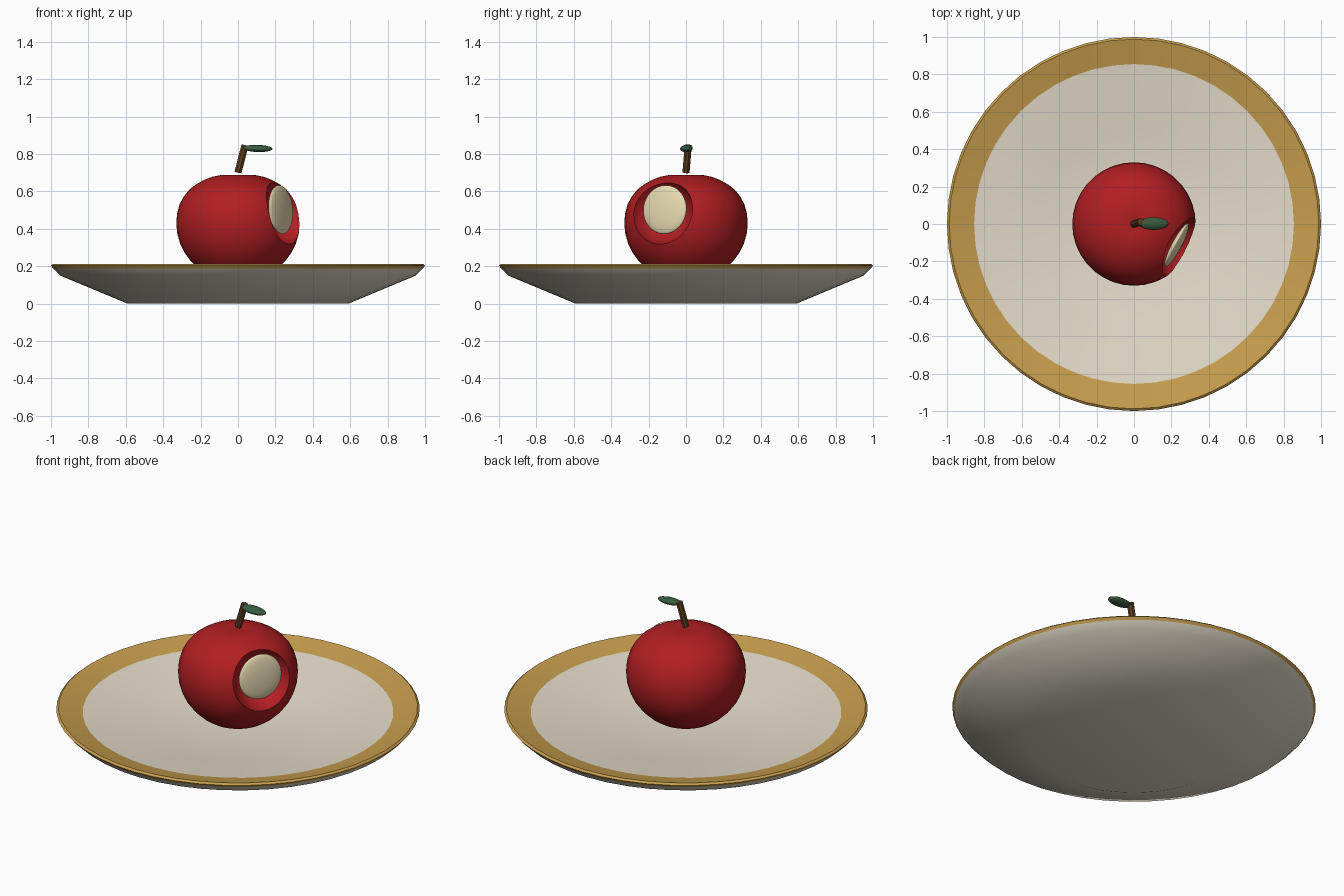
import bpy, bmesh, math
from mathutils import Vector

default = bpy.data.objects.get("Cube")
if default:
    bpy.data.objects.remove(default, do_unlink=True)


def material(name, color):
    m = bpy.data.materials.new(name)
    m.use_nodes = True
    m.diffuse_color = (*color, 1)
    m.node_tree.nodes["Principled BSDF"].inputs["Base Color"].default_value = (*color, 1)
    return m


red = material("apple red", (0.44, 0.013, 0.016))
cream = material("apple flesh", (0.82, 0.72, 0.45))
white = material("plate ivory", (0.78, 0.72, 0.60))
gold = material("rim gold", (0.57, 0.34, 0.075))
brown = material("stem brown", (0.11, 0.05, 0.013))
green = material("leaf green", (0.04, 0.105, 0.05))


def finish(obj, name, mat, angle=40):
    obj.name = obj.data.name = name
    obj.data.materials.clear()
    obj.data.materials.append(mat)
    bpy.ops.object.select_all(action="DESELECT")
    obj.select_set(True)
    bpy.context.view_layer.objects.active = obj
    bpy.ops.object.shade_smooth_by_angle(angle=math.radians(angle))
    return obj


def lathe(name, profile, mat, steps):
    """Spin an (r, z) profile, listed from the bottom outward and up, about z."""
    bm = bmesh.new()
    verts = [bm.verts.new((r, 0, z)) for r, z in profile]
    edges = [bm.edges.new(pair) for pair in zip(verts, verts[1:])]
    bmesh.ops.spin(bm, geom=verts + edges, cent=(0, 0, 0), axis=(0, 0, 1),
                   angle=math.tau, steps=steps, use_duplicate=False)
    bmesh.ops.remove_doubles(bm, verts=bm.verts, dist=0.0005)
    bmesh.ops.recalc_face_normals(bm, faces=bm.faces)
    mesh = bpy.data.meshes.new(name)
    bm.to_mesh(mesh)
    bm.free()
    obj = bpy.data.objects.new(name, mesh)
    bpy.context.collection.objects.link(obj)
    return finish(obj, name, mat)


def ellipsoid(name, center, radii, mat, rotation=(0, 0, 0), segments=24, rings=16):
    bpy.ops.mesh.primitive_uv_sphere_add(segments=segments, ring_count=rings,
                                         location=center, rotation=rotation)
    obj = bpy.context.object
    obj.scale = radii
    return finish(obj, name, mat, 60)


# Plate: ivory dish, closed just beneath the rim
lathe("plate", [(0, 0), (0.59, 0), (0.95, 0.15), (0.988, 0.188),
                (0.855, 0.181), (0.5, 0.105), (0, 0.08)], white, 48)

# Gold rim: tilted band with a narrow outer edge
lathe("plate_rim", [(0.855, 0.181), (0.988, 0.188), (1.0, 0.203),
                    (0.988, 0.213), (0.855, 0.182)], gold, 48)

# Apple: round below, flatter with a shallow dimple on top
mid_z = 0.43
lower = [(0.33 * math.cos(a), mid_z - 0.315 * math.sin(a))
         for a in (math.radians(d) for d in range(80, 0, -10))]
upper = [(0.33, 0), (0.326, 0.05), (0.313, 0.1), (0.29, 0.143), (0.26, 0.18),
         (0.225, 0.207), (0.185, 0.23), (0.14, 0.248), (0.085, 0.259),
         (0.04, 0.257), (0, 0.252)]
apple = lathe("apple", [(0, mid_z - 0.305)] + lower
              + [(r, mid_z + h) for r, h in upper], red, 36)

# Bite hollow
bite_dir = Vector((0.87, -0.44, 0.215)).normalized()
cutter = ellipsoid("bite_cutter", Vector((0, 0, mid_z)) + bite_dir * 0.33,
                   (0.183, 0.183, 0.183), red, segments=32, rings=20)
cutter.hide_render = True
cut = apple.modifiers.new("bite", "BOOLEAN")
cut.operation = "DIFFERENCE"
cut.solver = "EXACT"
cut.object = cutter
bpy.context.view_layer.update()
bpy.ops.object.select_all(action="DESELECT")
bpy.context.view_layer.objects.active = apple
apple.select_set(True)
bpy.ops.object.modifier_apply(modifier=cut.name)
bpy.data.objects.remove(cutter, do_unlink=True)
finish(apple, "apple", red)

# Flesh showing inside the bite
flesh_dir = Vector((0.88, -0.47, 0.08))
ellipsoid("bite_flesh", (0.228, -0.113, 0.503), (0.131, 0.131, 0.025), cream,
          flesh_dir.to_track_quat("Z", "Y").to_euler(), segments=32)

# Stem, leaning towards the leaf
base, tip = Vector((0, 0, 0.702)), Vector((0.037, 0.012, 0.846))
bpy.ops.mesh.primitive_cylinder_add(
    vertices=8, radius=0.02, depth=(tip - base).length, location=(base + tip) / 2,
    rotation=(tip - base).to_track_quat("Z", "Y").to_euler())
finish(bpy.context.object, "stem", brown, 30)

# Leaf
ellipsoid("leaf", (0.105, 0.002, 0.83), (0.08, 0.034, 0.019), green,
          (0.1, 0.03, 0), segments=16, rings=10)
